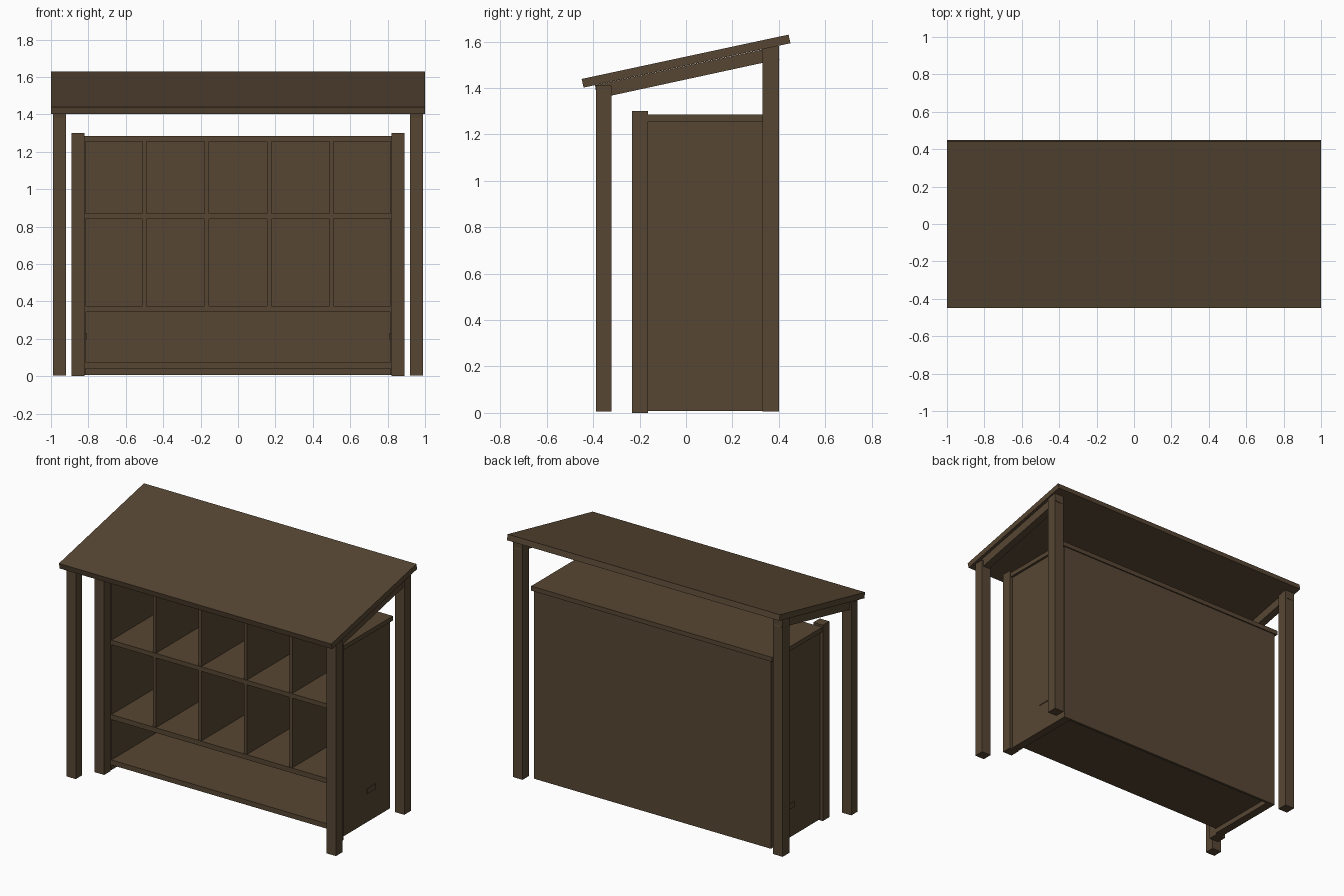
import bpy, bmesh, math
from mathutils import Matrix

if "Cube" in bpy.data.objects:
    bpy.data.objects.remove(bpy.data.objects["Cube"])

wood = bpy.data.materials.new("dark brown wood")
wood.diffuse_color = (0.095, 0.062, 0.033, 1)
wood.use_nodes = True
wood.node_tree.nodes["Principled BSDF"].inputs["Base Color"].default_value = wood.diffuse_color


def prism(name, profile, x0, x1):
    """Extrude a (y, z) profile along x."""
    bm = bmesh.new()
    face = bm.faces.new([bm.verts.new((x0, y, z)) for y, z in profile])
    new = bmesh.ops.extrude_face_region(bm, geom=[face])["geom"]
    bmesh.ops.translate(bm, vec=(x1 - x0, 0, 0),
                        verts=[v for v in new if isinstance(v, bmesh.types.BMVert)])
    bmesh.ops.recalc_face_normals(bm, faces=bm.faces)
    mesh = bpy.data.meshes.new(name)
    bm.to_mesh(mesh)
    bm.free()
    mesh.materials.append(wood)
    ob = bpy.data.objects.new(name, mesh)
    bpy.context.collection.objects.link(ob)
    return ob


def box(name, x0, x1, y0, y1, z0, z1):
    return prism(name, [(y0, z0), (y1, z0), (y1, z1), (y0, z1)], x0, x1)


def pair(name, x0, x1, *rest):
    box("right_" + name, x0, x1, *rest)
    box("left_" + name, -x1, -x0, *rest)


# sloping roof board and the rafters under its ends
prism("roof", [(-0.441, 1.402), (0.45, 1.593), (0.442, 1.63), (-0.45, 1.439)], -1, 1)
for side, x in (("right", 0.93), ("left", -0.98)):
    prism(side + "_rafter", [(-0.383, 1.354), (0.402, 1.524), (0.391, 1.579), (-0.392, 1.412)],
          x, x + 0.05)

# roof posts
pair("front_post", 0.92, 0.99, -0.387, -0.32, 0.005, 1.41)
pair("back_post", 0.92, 0.99, 0.33, 0.40, 0.005, 1.58)

# cabinet shell
pair("cabinet_post", 0.82, 0.89, -0.232, -0.164, 0, 1.30)
pair("side_panel", 0.815, 0.87, -0.164, 0.335, 0.008, 1.268)
pair("side_handle", 0.811, 0.875, 0.11, 0.195, 0.197, 0.232)
box("back_panel", -0.87, 0.87, 0.335, 0.352, 0.008, 1.268)
box("top_panel", -0.885, 0.885, -0.164, 0.36, 1.255, 1.285)

# shelves
for name, z0, z1 in (("bottom_shelf", 0.042, 0.075), ("lower_shelf", 0.343, 0.376),
                     ("upper_shelf", 0.84, 0.87)):
    box(name, -0.815, 0.815, -0.164, 0.335, z0, z1)

# compartment dividers
for row, z0, z1 in (("lower", 0.376, 0.84), ("upper", 0.87, 1.255)):
    for i, x in enumerate((-0.5, -0.167, 0.167, 0.5)):
        box(f"{row}_divider_{i + 1}", x - 0.011, x + 0.011, -0.16, 0.335, z0, z1)
